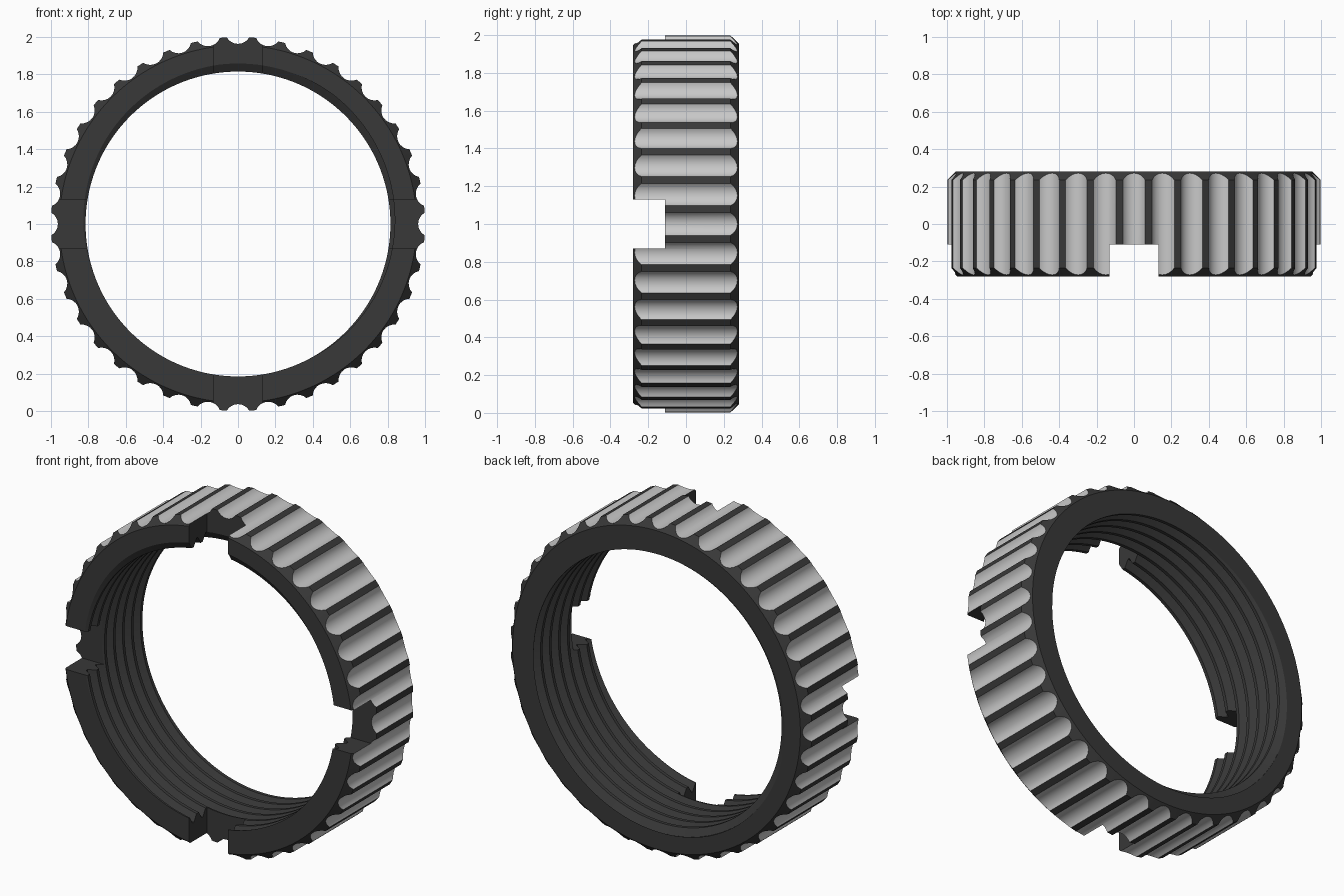
import bpy, bmesh, math
from math import sin, cos, tau

if "Cube" in bpy.data.objects:
    bpy.data.objects.remove(bpy.data.objects["Cube"])

HALF, CHAMFER = 0.28, 0.045        # half width along y, edge chamfer
FLUTES, ARC = 40, 8                # grooves round the rim, segments per groove
FLUTE_R, FLUTE_C, FLUTE_A = 0.069, 1.032, math.radians(60.4)
PITCH, R_MINOR, R_MAJOR = 0.085, 0.815, 0.858
ROOT_ANGLE = math.radians(75)      # where a thread root meets the front face


def material(name, value):
    m = bpy.data.materials.new(name)
    m.diffuse_color = (value, value, value, 1)
    m.use_nodes = True
    m.node_tree.nodes["Principled BSDF"].inputs["Base Color"].default_value = m.diffuse_color
    return m


dark = material("dark grey", 0.04)
light = material("light grey", 0.58)

# One pitch of the thread: (fraction of pitch, radius)
THREAD = [(0.0, R_MAJOR), (0.06, R_MAJOR), (0.38, R_MINOR), (0.62, R_MINOR), (0.94, R_MAJOR), (1.0, R_MAJOR)]


def thread_radius(t):
    t %= 1.0
    for (a, ra), (b, rb) in zip(THREAD, THREAD[1:]):
        if t <= b:
            return ra + (rb - ra) * (t - a) / (b - a)
    return R_MAJOR


def section(theta, r):
    """Closed (radius, y) section of the ring at one angle."""
    tip = HALF - CHAMFER + 1.0 - r          # where the wall meets the chamfer cone
    pts = [(1 - CHAMFER, -HALF), (r, -tip), (r, tip), (1 - CHAMFER, HALF)]
    start = -HALF - PITCH * (theta - ROOT_ANGLE) / tau
    inner = []
    for k in range(-3, 12):
        for f, _ in THREAD[1:-1]:
            y = max(-HALF, min(HALF, start + (k + f) * PITCH))
            inner.append((thread_radius((y - start) / PITCH), y))
    return pts + inner[::-1]


# Columns round the ring: an arc across each flute, lands in between
columns = []
for i in range(FLUTES):
    for j in range(ARC + 1):
        a = -FLUTE_A + 2 * FLUTE_A * j / ARC
        x, z = FLUTE_R * sin(a), FLUTE_C - FLUTE_R * cos(a)
        columns.append((tau * i / FLUTES + math.atan2(x, z), math.hypot(x, z), j < ARC))
columns.append((columns[0][0] + tau, columns[0][1], False))

# Fluted, threaded ring
bm = bmesh.new()
rings = [[bm.verts.new((r * cos(t), y, 1 + r * sin(t))) for r, y in section(t, rad)]
         for t, rad, _ in columns]
for (a, b), col in zip(zip(rings, rings[1:]), columns):
    n = len(a)
    for j in range(n):
        f = bm.faces.new((a[j], a[(j + 1) % n], b[(j + 1) % n], b[j]))
        f.material_index = int(j == 1 and col[2])
bmesh.ops.remove_doubles(bm, verts=bm.verts, dist=1e-5)
bmesh.ops.recalc_face_normals(bm, faces=bm.faces)
mesh = bpy.data.meshes.new("threaded_ring")
bm.to_mesh(mesh)
bm.free()
ring = bpy.data.objects.new("threaded_ring", mesh)
bpy.context.collection.objects.link(ring)
mesh.materials.append(dark)
mesh.materials.append(light)

# Four front notches, cut by two crossing bars
bpy.context.view_layer.objects.active = ring
ring.select_set(True)
for name, size in (("notch_bar_x", (2.6, 0.39, 0.26)), ("notch_bar_z", (0.26, 0.39, 2.6))):
    bm = bmesh.new()
    bmesh.ops.create_cube(bm, size=1)
    bmesh.ops.scale(bm, vec=size, verts=bm.verts)
    bmesh.ops.translate(bm, vec=(0, -0.305, 1), verts=bm.verts)
    cut_mesh = bpy.data.meshes.new(name)
    bm.to_mesh(cut_mesh)
    bm.free()
    cut_mesh.materials.append(dark)
    cutter = bpy.data.objects.new(name, cut_mesh)
    cutter.hide_render = True
    bpy.context.collection.objects.link(cutter)
    mod = ring.modifiers.new(name, 'BOOLEAN')
    mod.operation, mod.solver, mod.object = 'DIFFERENCE', 'EXACT', cutter
    bpy.ops.object.modifier_apply(modifier=name)
    bpy.data.objects.remove(cutter)

bpy.ops.object.shade_smooth_by_angle(angle=math.radians(25))
